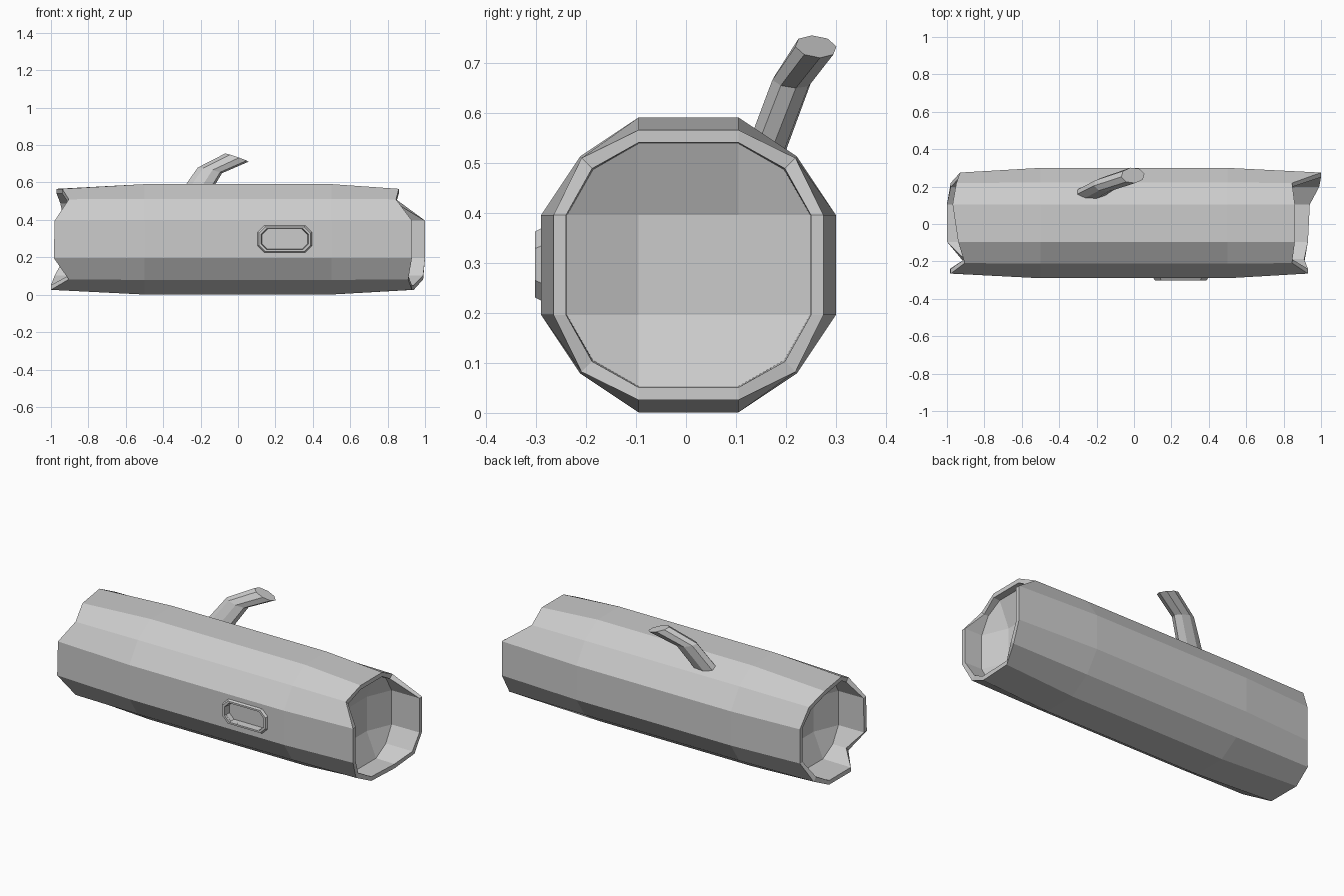
import bpy, bmesh, math

if "Cube" in bpy.data.objects:
    bpy.data.objects.remove(bpy.data.objects["Cube"])

CY, CZ = 0.005, 0.296
A = 0.1


def section(b, d):
    """Twelve-sided outline with flats on each axis."""
    a = A
    return [(b, a), (d, d), (a, b), (-a, b), (-d, d), (-b, a),
            (-b, -a), (-d, -d), (-a, -b), (a, -b), (d, -d), (b, -a)]


def finish(name, bm):
    bmesh.ops.recalc_face_normals(bm, faces=bm.faces)
    me = bpy.data.meshes.new(name)
    bm.to_mesh(me)
    bm.free()
    ob = bpy.data.objects.new(name, me)
    bpy.context.collection.objects.link(ob)
    return ob


def add_ring(bm, pts):
    return [bm.verts.new(p) for p in pts]


def bridge(bm, r0, r1):
    n = len(r0)
    for i in range(n):
        j = (i + 1) % n
        bm.faces.new((r0[i], r0[j], r1[j], r1[i]))


# Hollow-ended log with ragged ends
right_x = [1.0, .845, .86, .86, .845, .93, .93, .91, .93, .94, .99, 1.0]
left_x = [-.93, -.95, -.97, -.94, -.905, -.98, -.985, -.905, -1, -1, -.98, -.93]
bm = bmesh.new()


def log_ring(xs, b, d):
    return add_ring(bm, [(x, CY + y, CZ + z) for x, (y, z) in zip(xs, section(b, d))])


mids = []
for s, xs in ((-1, left_x), (1, right_x)):
    mid = log_ring([0.5 * s] * 12, 0.295, 0.217)
    rim = log_ring(xs, 0.27, 0.214)
    lip = log_ring(xs, 0.245, 0.193)
    floor = log_ring([0.82 * s] * 12, 0.243, 0.191)
    for r0, r1 in ((mid, rim), (rim, lip), (lip, floor)):
        bridge(bm, r0, r1)
    # Concave end wall: a three by three grid
    c = add_ring(bm, [(0.76 * s, CY + y * A, CZ + z * A)
                      for y, z in ((1, 1), (-1, 1), (-1, -1), (1, -1))])
    bm.faces.new(c)
    for k in range(4):
        i = 3 * k
        bm.faces.new((floor[i], floor[i + 1], floor[i + 2], c[k]))
        bm.faces.new((floor[i + 2], floor[(i + 3) % 12], c[(k + 1) % 4], c[k]))
    mids.append(mid)
bridge(bm, *mids)
log = finish("log", bm)


# Knot: octagonal raised ring around a shallow hole
def octagon(hx, hz, cut, y):
    pts = [(hx, hz - cut), (hx - cut, hz), (cut - hx, hz), (-hx, hz - cut),
           (-hx, cut - hz), (cut - hx, -hz), (hx - cut, -hz), (hx, cut - hz)]
    return [(0.25 + x, y, 0.297 + z) for x, z in pts]


bm = bmesh.new()
rings = [add_ring(bm, octagon(*p)) for p in (
    (0.148, 0.075, 0.036, -0.285), (0.138, 0.066, 0.034, -0.302),
    (0.126, 0.056, 0.03, -0.302), (0.122, 0.053, 0.03, -0.262))]
for r0, r1 in zip(rings, rings[1:]):
    bridge(bm, r0, r1)
finish("knot_ring", bm)

bm = bmesh.new()
front = add_ring(bm, octagon(0.124, 0.055, 0.03, -0.35))
back = add_ring(bm, octagon(0.124, 0.055, 0.03, -0.262))
bridge(bm, front, back)
bm.faces.new(front)
bm.faces.new(back)
cutter = finish("knot_cutter", bm)
cutter.hide_render = True
mod = log.modifiers.new("knot_hole", 'BOOLEAN')
mod.operation = 'DIFFERENCE'
mod.solver = 'EXACT'
mod.object = cutter
bpy.context.view_layer.objects.active = log
bpy.ops.object.modifier_apply(modifier=mod.name)
bpy.data.objects.remove(cutter)

# Bent branch stub: slanted rings (x, y, z, x radius, y radius, slope)
bm = bmesh.new()
prev = None
for x, y, z, rx, ry, slope in ((-0.245, 0.158, 0.52, 0.078, 0.04, -0.1),
                               (-0.15, 0.212, 0.665, 0.066, 0.04, -0.22),
                               (-0.006, 0.26, 0.733, 0.063, 0.042, -0.35)):
    pts = []
    for i in range(8):
        t = math.tau * (i + 0.25) / 8
        u, v = rx * math.cos(t), ry * math.sin(t)
        pts.append((x + u, y + v, z + slope * u - 0.1 * v))
    ring = add_ring(bm, pts)
    if prev:
        bridge(bm, prev, ring)
    else:
        bm.faces.new(ring)
    prev = ring
bm.faces.new(prev)
finish("branch", bm)
